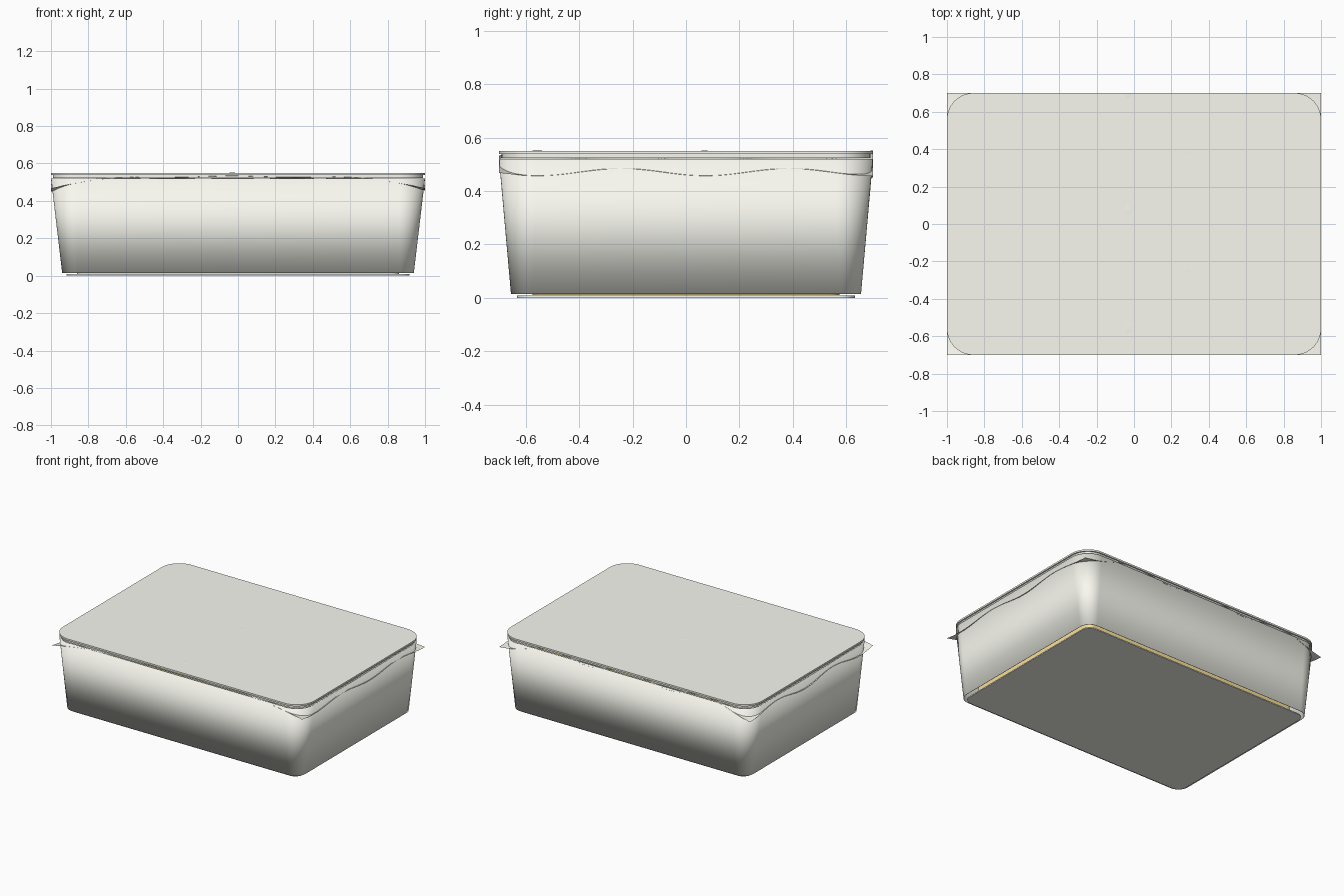
import bpy, bmesh, math

if "Cube" in bpy.data.objects:
    bpy.data.objects.remove(bpy.data.objects["Cube"])


def material(name, rgb):
    mat = bpy.data.materials.new(name)
    mat.diffuse_color = (*rgb, 1)
    mat.use_nodes = True
    mat.node_tree.nodes["Principled BSDF"].inputs["Base Color"].default_value = mat.diffuse_color
    return mat


WHITE = material("off_white", (0.95, 0.95, 0.88))
YELLOW = material("yellow_filling", (0.95, 0.75, 0.3))


def ring(hx, hy, r, z, n=12):
    """Rounded rectangle outline at height z."""
    pts = []
    for k, (sx, sy) in enumerate([(1, 1), (-1, 1), (-1, -1), (1, -1)]):
        for i in range(n + 1):
            a = math.pi / 2 * (k + i / n)
            pts.append((sx * (hx - r) + r * math.cos(a),
                        sy * (hy - r) + r * math.sin(a), z))
    return pts


def loft(name, rings, mat=WHITE, wall=False):
    """Solid through rounded rectangles; wall=True joins last to first."""
    bm = bmesh.new()
    loops = [[bm.verts.new(p) for p in ring(*r)] for r in rings]
    n = len(loops[0])
    pairs = list(zip(loops, loops[1:]))
    if wall:
        pairs.append((loops[-1], loops[0]))
    for a, b in pairs:
        for i in range(n):
            j = (i + 1) % n
            bm.faces.new((a[i], a[j], b[j], b[i]))
    if not wall:
        bm.faces.new(loops[0][::-1])
        bm.faces.new(loops[-1])
    return finish(name, bm, mat)


def finish(name, bm, mat):
    bmesh.ops.recalc_face_normals(bm, faces=bm.faces)
    me = bpy.data.meshes.new(name)
    bm.to_mesh(me)
    bm.free()
    me.materials.append(mat)
    ob = bpy.data.objects.new(name, me)
    bpy.context.collection.objects.link(ob)
    return ob


def smooth(ob, angle=None):
    bpy.ops.object.select_all(action='DESELECT')
    ob.select_set(True)
    bpy.context.view_layer.objects.active = ob
    if angle is None:
        bpy.ops.object.shade_smooth()
    else:
        bpy.ops.object.shade_smooth_by_angle(angle=math.radians(angle))


# tapered tub wall, open at the bottom
tub = loft("tub", [(0.94, 0.655, 0.08, 0.014), (1.0, 0.70, 0.14, 0.52),
                   (0.99, 0.69, 0.13, 0.52), (0.937, 0.652, 0.077, 0.014)], wall=True)
smooth(tub)

# thin base plate under the tub
base = loft("base_plate", [(0.917, 0.632, 0.06, 0.0), (0.917, 0.632, 0.06, 0.008)])
smooth(base, 30)

# yellow filling, glimpsed through the gap around the base
filling = loft("filling", [(0.86, 0.575, 0.04, 0.01), (0.86, 0.575, 0.04, 0.44)], YELLOW)
smooth(filling, 30)

# lid with a stepped skirt
lid = loft("lid", [(0.99, 0.69, 0.13, 0.523), (0.99, 0.69, 0.13, 0.538),
                   (1.0, 0.70, 0.14, 0.538), (1.0, 0.70, 0.14, 0.55)])
smooth(lid, 30)

# wavy square-cornered cover sheet between tub and lid
bm = bmesh.new()
bmesh.ops.create_grid(bm, x_segments=60, y_segments=44, size=1)
for v in bm.verts:
    x, y = v.co.x, v.co.y * 0.7
    wave = 0.021 * math.sin(10 * y + 0.85) * math.cos(10 * x + 0.3)
    v.co = (x, y, 0.53 - 0.06 * x ** 4 + wave)
sheet = finish("cover_sheet", bm, WHITE)
smooth(sheet)
